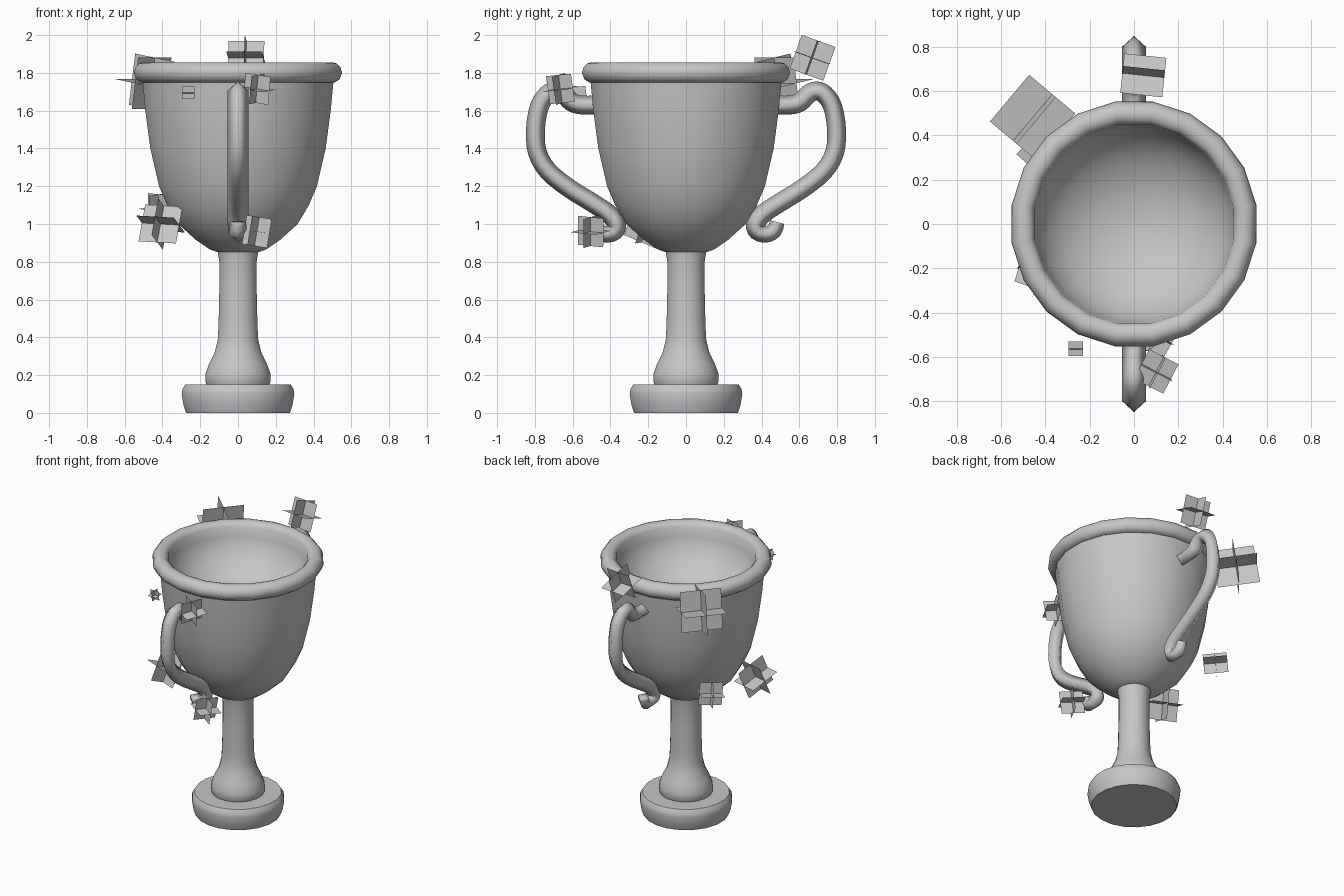
import bpy, bmesh, math
from mathutils import Vector, Euler, Matrix

if "Cube" in bpy.data.objects:
    bpy.data.objects.remove(bpy.data.objects["Cube"])

metal = bpy.data.materials.new("grey_metal")
metal.diffuse_color = (0.57, 0.57, 0.57, 1)
metal.use_nodes = True
metal.node_tree.nodes["Principled BSDF"].inputs["Base Color"].default_value = metal.diffuse_color


def finish(name, bm, angle=None, recalc=True):
    """Turn a bmesh into a named object, smooth-shaded if an angle is given."""
    if recalc:
        bmesh.ops.recalc_face_normals(bm, faces=bm.faces)
    me = bpy.data.meshes.new(name)
    bm.to_mesh(me)
    bm.free()
    me.materials.append(metal)
    ob = bpy.data.objects.new(name, me)
    bpy.context.collection.objects.link(ob)
    if angle:
        bpy.ops.object.select_all(action='DESELECT')
        ob.select_set(True)
        bpy.context.view_layer.objects.active = ob
        bpy.ops.object.shade_smooth_by_angle(angle=math.radians(angle))
    return ob


def bridge(bm, rings):
    """Skin consecutive rings of equal size with quads."""
    for a, b in zip(rings, rings[1:]):
        n = len(a)
        for i in range(n):
            j = (i + 1) % n
            bm.faces.new((a[i], a[j], b[j], b[i]))


def lathe(name, profile, sides=20, angle=40, cap_start=True, cap_end=True):
    """Revolve (radius, height) points around z."""
    bm = bmesh.new()
    rings = []
    for r, z in profile:
        ring = []
        for i in range(sides):
            t = 2 * math.pi * (i + 0.5) / sides
            ring.append(bm.verts.new((r * math.cos(t), r * math.sin(t), z)))
        rings.append(ring)
    bridge(bm, rings)
    if cap_start:
        bm.faces.new(rings[0])
    if cap_end:
        bm.faces.new(rings[-1])
    return finish(name, bm, angle)


# Foot and stem
lathe("foot", [(0.278, 0), (0.292, 0.04), (0.302, 0.10), (0.298, 0.125), (0.283, 0.15)])
lathe("stem", [(0.165, 0.14), (0.175, 0.165), (0.175, 0.205), (0.155, 0.26), (0.125, 0.32),
               (0.108, 0.39), (0.104, 0.48), (0.10, 0.65), (0.10, 0.80), (0.11, 0.86)])

# Bowl: outer wall, then rounded rim flowing into the dished inside
outer = [(0.09, 0.845), (0.15, 0.865), (0.225, 0.915), (0.32, 1.0), (0.38, 1.1),
         (0.423, 1.2), (0.47, 1.4), (0.497, 1.6), (0.512, 1.76)]
rim = [(0.505, 1.75), (0.52, 1.75), (0.545, 1.767), (0.558, 1.80), (0.55, 1.828),
       (0.53, 1.85), (0.505, 1.856), (0.475, 1.85)]
dish = [(0.455 * math.cos(a), 1.825 - 0.35 * math.sin(a))
        for a in [math.radians(11 * k) for k in range(9)]]
lathe("bowl", outer, angle=60, cap_end=False)
lathe("rim_and_inside", rim + dish, angle=80, cap_start=False)

# Curled handles with a diamond cross-section, swept along a smoothed path
path = [(.47, 1.63), (.55, 1.63), (.605, 1.645), (.645, 1.685), (.69, 1.705), (.735, 1.685),
        (.777, 1.62), (.797, 1.5), (.787, 1.38), (.73, 1.28), (.62, 1.19), (.50, 1.115),
        (.41, 1.055), (.367, 1.0), (.378, .96), (.425, .946), (.467, .965), (.483, 1.01)]


def smooth_path(points, steps=3):
    """Catmull-Rom refinement of the path."""
    p = [Vector(q) for q in points]
    out = []
    for i in range(len(p) - 1):
        a, b, c, d = p[max(i - 1, 0)], p[i], p[i + 1], p[min(i + 2, len(p) - 1)]
        for k in range(steps):
            t = k / steps
            out.append(0.5 * (2 * b + (c - a) * t + (2 * a - 5 * b + 4 * c - d) * t ** 2
                              + (3 * b - a - 3 * c + d) * t ** 3))
    return out + [p[-1]]


def handle(name, side):
    bm = bmesh.new()
    pts = [Vector((0, q.x * side, q.y)) for q in smooth_path(path)]
    rings = []
    for i, p in enumerate(pts):
        t = (pts[min(i + 1, len(pts) - 1)] - pts[max(i - 1, 0)]).normalized()
        x = Vector((0.055, 0, 0))
        n = t.cross(Vector((0.05, 0, 0)))
        taper = 1 - 0.25 * max(0, i / len(pts) - 0.75) / 0.25
        rings.append([bm.verts.new(p + d * taper) for d in (x, n, -x, -n)])
    bridge(bm, rings)
    bm.faces.new(rings[0])
    bm.faces.new(rings[-1])
    return finish(name, bm, 110)


handle("front_handle", -1)
handle("back_handle", 1)

# Sparkles: three crossing square plates (centre, size, rotation in degrees)
sparkles = [
    ((0.042, 0.67, 1.88), 0.19, (-20, 0, -6)),
    ((-0.457, 0.48, 1.745), 0.275, (0, 9, -40)),
    ((-0.41, -0.20, 1.0), 0.21, (-22, 3, -19)),
    ((-0.42, 0.32, 1.08), 0.155, (5, 5, -42)),
    ((0.10, -0.665, 1.715), 0.15, (5, 8, -27)),
    ((0.10, -0.505, 0.96), 0.155, (-5, 8, -30)),
    ((-0.263, -0.562, 1.695), 0.066, (6, 0, 0)),
]
for k, (centre, size, rot) in enumerate(sparkles):
    bm = bmesh.new()
    base = Matrix.Translation(centre) @ Euler([math.radians(a) for a in rot]).to_matrix().to_4x4()
    for axis in ('X', 'Y', 'Z'):
        turn = Matrix.Rotation(math.pi / 2, 4, axis)
        bmesh.ops.create_grid(bm, x_segments=1, y_segments=1, size=size / 2,
                              matrix=base @ (turn if axis != 'Z' else Matrix()))
    finish(f"sparkle_{k + 1}", bm, recalc=False)
